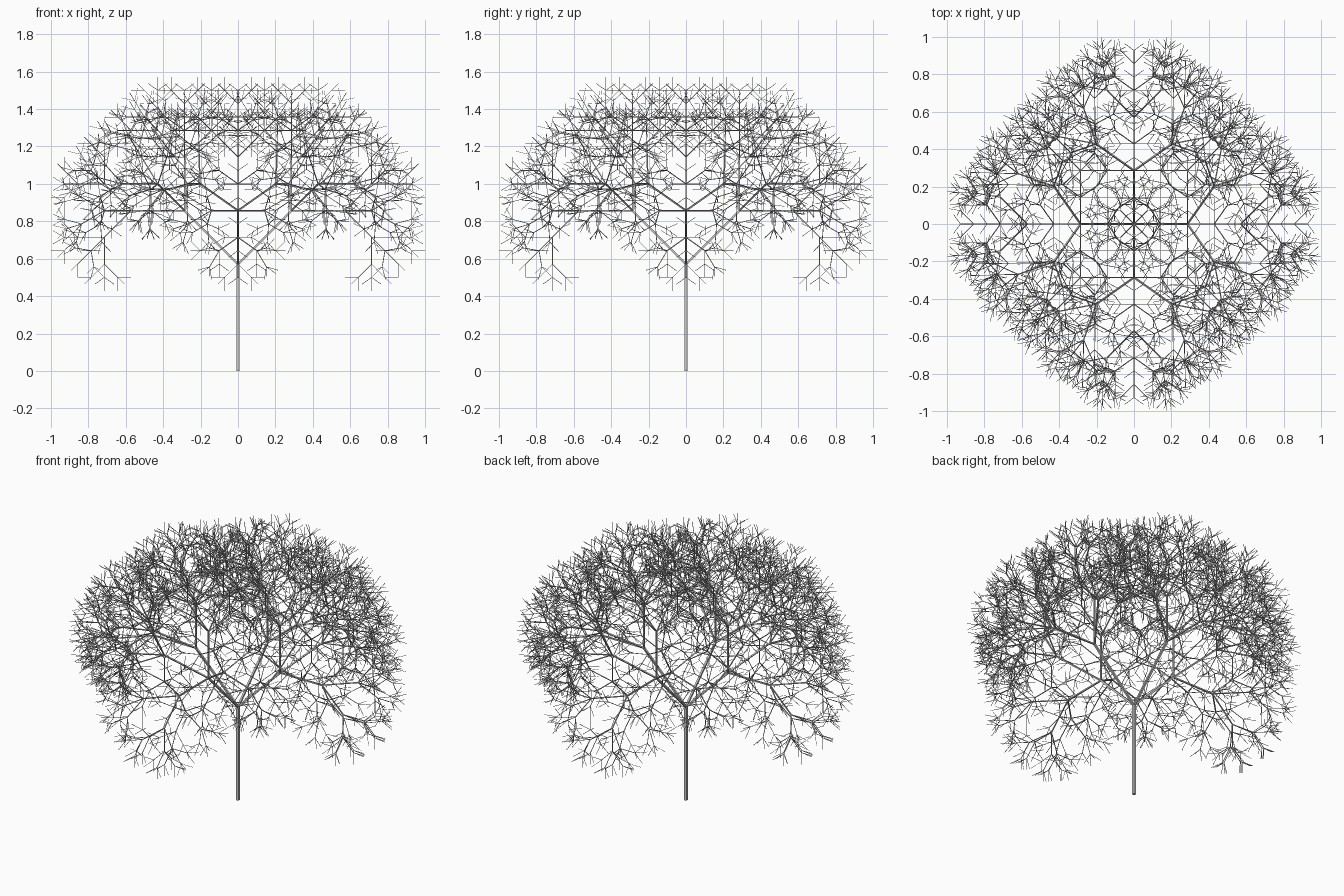
import bpy
from math import pi, sqrt, cos, sin
from mathutils import Matrix, Vector

if "Cube" in bpy.data.objects:
    bpy.data.objects.remove(bpy.data.objects["Cube"])

TRUNK = 4 / 7          # trunk length
RATIO = 1 / sqrt(2)    # each level shrinks by this factor
RADIUS = 0.0113        # trunk radius (corner of the square section)
LEVELS = 7
SIDES = 4
NAMES = ["trunk", "main_boughs", "boughs", "limbs", "branches", "small_branches", "twigs"]

UP = Vector((0, 0, 1))
# Every fork: four children, tilted 45 degrees, a quarter turn apart
FORKS = [Matrix.Rotation(k * pi / 2, 3, 'Z') @ Matrix.Rotation(pi / 4, 3, 'Y') @ UP
         for k in range(4)]
RING = [Vector((cos(2 * pi * (i + .5) / SIDES), sin(2 * pi * (i + .5) / SIDES), 0))
        for i in range(SIDES)]


def frame(d):
    """Shortest rotation carrying the z axis onto direction d."""
    if d.z < -0.9999:
        return Matrix.Rotation(pi, 3, 'X')
    return UP.rotation_difference(d).to_matrix()


def build_level(name, sticks, length, radius):
    """One object holding all the capped tubes of a level."""
    verts, faces = [], []
    for base, d in sticks:
        n, rot = len(verts), frame(d)
        ring = [base + rot @ (p * radius) for p in RING]
        verts += ring + [p + d * length for p in ring]
        for i in range(SIDES):
            j = (i + 1) % SIDES
            faces.append((n + i, n + j, n + SIDES + j, n + SIDES + i))
        faces.append(tuple(n + i for i in reversed(range(SIDES))))
        faces.append(tuple(n + SIDES + i for i in range(SIDES)))
    mesh = bpy.data.meshes.new(name)
    mesh.from_pydata(verts, [], faces)
    bpy.context.collection.objects.link(bpy.data.objects.new(name, mesh))


# Grow the tree level by level
sticks = [(Vector((0, 0, 0)), UP.copy())]
length, radius = TRUNK, RADIUS
for level in range(LEVELS):
    build_level(NAMES[level], sticks, length, radius)
    sticks = [(base + d * length, (frame(d) @ fork).normalized())
              for base, d in sticks for fork in FORKS]
    length *= RATIO
    radius *= RATIO
